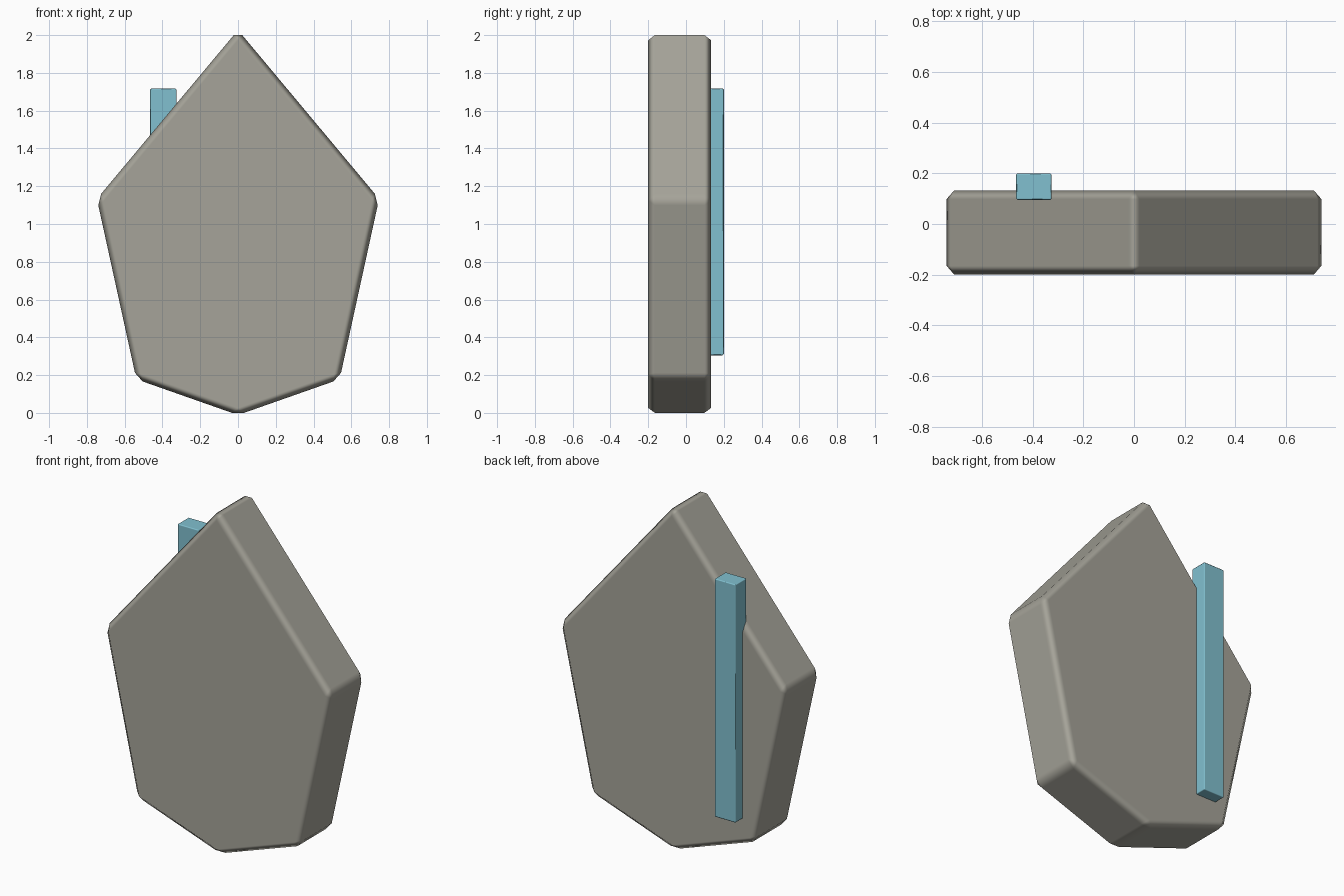
import bpy
import bmesh

cube = bpy.data.objects.get("Cube")
if cube:
    bpy.data.objects.remove(cube, do_unlink=True)


def make_material(name, color):
    mat = bpy.data.materials.new(name)
    mat.use_nodes = True
    mat.diffuse_color = color
    bsdf = next(n for n in mat.node_tree.nodes if n.type == 'BSDF_PRINCIPLED')
    bsdf.inputs["Base Color"].default_value = color
    return mat


def make_prism(name, outline, y_front, y_back, bevel, mat):
    """Extrude an x-z outline along y and soften its edges."""
    bm = bmesh.new()
    face = bm.faces.new([bm.verts.new((x, y_front, z)) for x, z in outline])
    result = bmesh.ops.extrude_face_region(bm, geom=[face])
    for v in result["geom"]:
        if isinstance(v, bmesh.types.BMVert):
            v.co.y = y_back
    bmesh.ops.recalc_face_normals(bm, faces=bm.faces)
    for f in bm.faces:
        f.smooth = True
    mesh = bpy.data.meshes.new(name)
    bm.to_mesh(mesh)
    bm.free()
    mesh.materials.append(mat)
    obj = bpy.data.objects.new(name, mesh)
    bpy.context.collection.objects.link(obj)
    mod = obj.modifiers.new("Edge bevel", 'BEVEL')
    mod.width = bevel
    mod.segments = 1
    mod.limit_method = 'NONE'
    mod.harden_normals = True
    return obj


stone = make_material("warm grey", (0.38, 0.37, 0.32, 1))
teal = make_material("light teal", (0.22, 0.53, 0.63, 1))

# Slab: pointed shield outline, right half mirrored to the left
half = [(0.747, 1.133), (0.538, 0.178)]
outline = [(0, 2.027)] + half + [(0, -0.011)] + [(-x, z) for x, z in reversed(half)]
make_prism("shield_slab", outline, -0.2, 0.133, 0.035, stone)

# Upright bar set into the back
bar = [(-0.465, 0.305), (-0.325, 0.305), (-0.325, 1.717), (-0.465, 1.717)]
make_prism("back_bar", bar, 0.095, 0.2, 0.006, teal)
